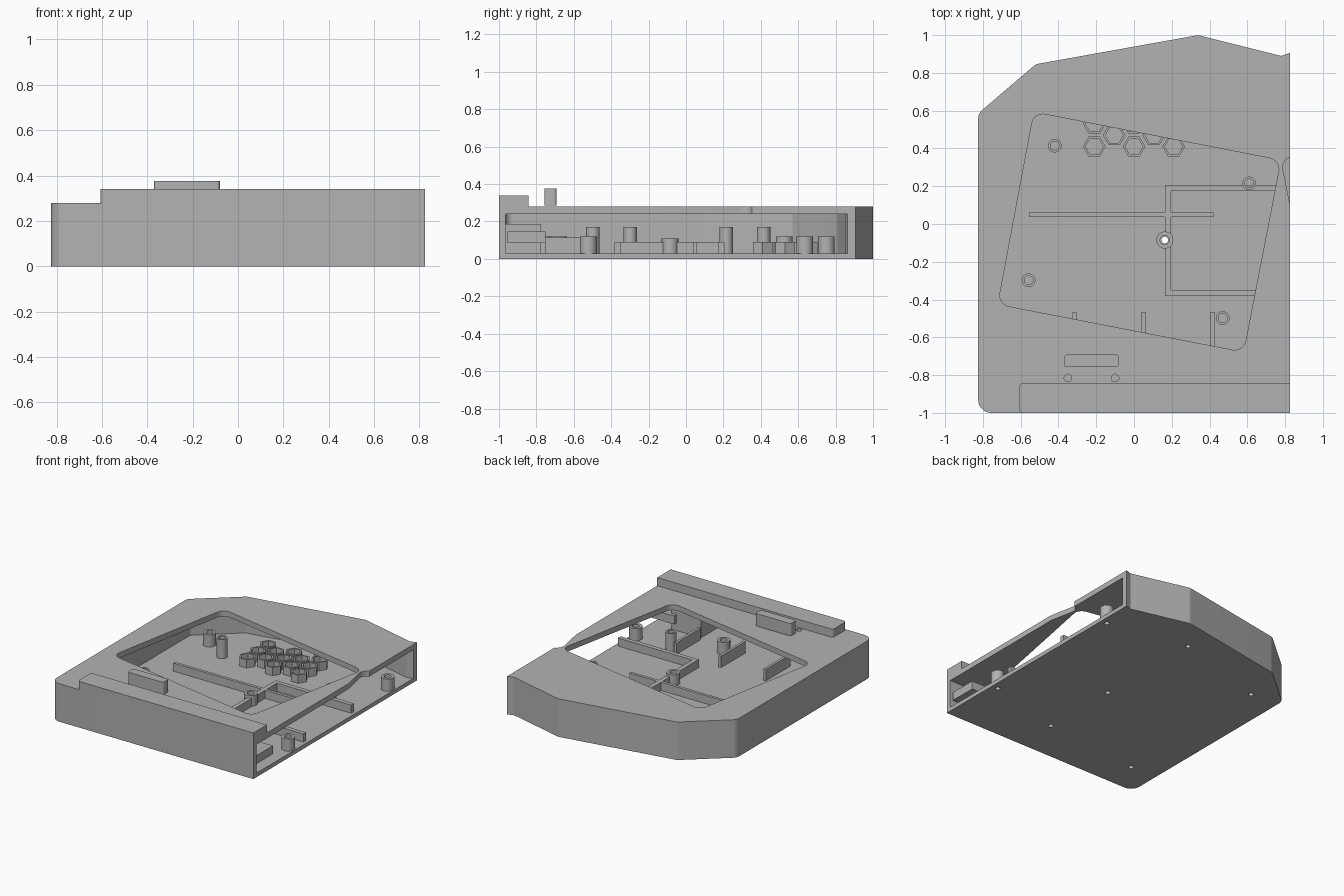
import bpy
import bmesh
from math import cos, sin, pi
from mathutils import Vector

cube = bpy.data.objects.get("Cube")
if cube:
    bpy.data.objects.remove(cube, do_unlink=True)

grey = bpy.data.materials.new("plain grey")
grey.use_nodes = True
GREY = (0.45, 0.45, 0.45, 1)
grey.diffuse_color = GREY
grey.node_tree.nodes["Principled BSDF"].inputs["Base Color"].default_value = GREY

FLOOR, CEILING, TOP, EDGE = 0.03, 0.24, 0.28, 0.825


def rounded(points, steps=8):
    """Polygon outline; a third value on a corner is its fillet radius."""
    out = []
    for i, p in enumerate(points):
        c = Vector(p[:2])
        if len(p) < 3:
            out.append(c)
            continue
        a = (Vector(points[i - 1][:2]) - c).normalized()
        b = (Vector(points[(i + 1) % len(points)][:2]) - c).normalized()
        half = a.angle(b) / 2
        dist = p[2] / (sin(half) / cos(half))
        mid = c + (a + b).normalized() * (p[2] / sin(half))
        u, v = c + a * dist - mid, c + b * dist - mid
        sweep = u.angle(v)
        for k in range(steps + 1):
            t = k / steps
            out.append(mid + (u * sin((1 - t) * sweep) + v * sin(t * sweep)) / sin(sweep))
    return out


def circle(x, y, r, sides=28):
    return [Vector((x + r * cos(2 * pi * i / sides), y + r * sin(2 * pi * i / sides)))
            for i in range(sides)]


def finish(name, bm):
    bmesh.ops.recalc_face_normals(bm, faces=bm.faces)
    mesh = bpy.data.meshes.new(name)
    bm.to_mesh(mesh)
    bm.free()
    mesh.materials.append(grey)
    obj = bpy.data.objects.new(name, mesh)
    bpy.context.collection.objects.link(obj)
    return obj


def prism(name, outline, z0, z1):
    bm = bmesh.new()
    base = bm.faces.new([bm.verts.new((p.x, p.y, z0)) for p in outline])
    up = bmesh.ops.extrude_face_region(bm, geom=[base], use_keep_orig=True)
    moved = [g for g in up["geom"] if isinstance(g, bmesh.types.BMVert)]
    bmesh.ops.translate(bm, verts=moved, vec=(0, 0, z1 - z0))
    return finish(name, bm)


def tube(name, x, y, r_out, r_in, z1, sides=28, z0=FLOOR):
    bm = bmesh.new()
    loops = [[bm.verts.new((p.x, p.y, z)) for p in circle(x, y, r, sides)]
             for r, z in ((r_out, z0), (r_out, z1), (r_in, z1), (r_in, z0))]
    for k in range(4):
        a, b = loops[k], loops[(k + 1) % 4]
        for i in range(sides):
            j = (i + 1) % sides
            bm.faces.new((a[i], a[j], b[j], b[i]))
    obj = finish(name, bm)
    if sides > 6:
        smooth(obj)
    return obj


def box(name, x0, x1, y0, y1, z0, z1):
    return prism(name, rounded([(x0, y0), (x1, y0), (x1, y1), (x0, y1)]), z0, z1)


def activate(obj):
    bpy.ops.object.select_all(action="DESELECT")
    obj.select_set(True)
    bpy.context.view_layer.objects.active = obj


def smooth(obj):
    activate(obj)
    bpy.ops.object.shade_smooth_by_angle(angle=0.5)


def cut(target, cutter):
    mod = target.modifiers.new("cut", "BOOLEAN")
    mod.operation = "DIFFERENCE"
    mod.solver = "EXACT"
    mod.object = cutter
    activate(target)
    bpy.ops.object.modifier_apply(modifier=mod.name)
    bpy.data.objects.remove(cutter, do_unlink=True)


# Hollow case, open along its +x edge
case = prism("case_shell", rounded([
    (-EDGE, -1, 0.07), (EDGE, -1), (EDGE, 0.905), (0.778, 0.89), (0.34, 1.0, 0.06),
    (-0.52, 0.846, 0.06), (-EDGE, 0.585, 0.06)]), 0, TOP)
cut(case, prism("cavity", rounded([
    (-0.787, -0.965, 0.04), (0.9, -0.965), (0.9, 0.885), (0.778, 0.85), (0.34, 0.96, 0.03),
    (-0.505, 0.81, 0.03), (-0.787, 0.567, 0.03)]), FLOOR, CEILING))

# Tilted screen window, and the sliver of the neighbouring window
cut(case, prism("window", rounded([
    (-0.53, 0.592, 0.06), (0.777, 0.337, 0.06), (0.58, -0.677, 0.06),
    (-0.72, -0.425, 0.06)]), 0.2, 0.4))
cut(case, prism("side_window", rounded([
    (0.9, 0.37), (0.777, 0.345, 0.06), (0.84, 0.03), (0.9, 0.03)]), 0.2, 0.4))

# Small holes beside the button
for x in (-0.35, -0.1):
    cut(case, prism("pin_hole", circle(x, -0.815, 0.02), 0.2, 0.4))

# Screw bosses, each with a hole through the floor
bosses = [(0.775, 0.635), (0.15, 0.75), (0.163, -0.085), (0.775, -0.522),
          (0.17, -0.68), (-0.61, -0.76), (-0.6, 0.525)]
for x, y in bosses:
    cut(case, prism("screw_hole", circle(x, y, 0.018), -0.1, 0.1))
    tube("screw_boss", x, y, 0.045, 0.025, 0.11 if y == -0.085 else 0.12)
smooth(case)

# Tall board posts
for x, y in [(-0.42, 0.415), (-0.558, -0.298), (0.61, 0.215), (0.47, -0.498)]:
    tube("board_post", x, y, 0.036, 0.023, 0.17)

# Raised front rail and button bar
rail = prism("front_rail", rounded([
    (-0.607, -1, 0.02), (EDGE, -1), (EDGE, -0.843), (-0.607, -0.843, 0.02)]), TOP, 0.34)
smooth(rail)
button = prism("button_bar", rounded([
    (-0.37, -0.757, 0.015), (-0.08, -0.757, 0.015),
    (-0.08, -0.692, 0.015), (-0.37, -0.692, 0.015)]), 0.285, 0.377)
smooth(button)

# Honeycomb of hexagon rings, staggered rows
for row in range(5):
    xs = (-0.105, 0.105) if row % 2 else (-0.21, 0, 0.21)
    for x in xs:
        tube("hexagon_ring", x, 0.41 + 0.06 * row, 0.06, 0.047, 0.09, sides=6)

# Floor ribs
RIB = 0.09
box("long_rib", -0.555, 0.42, 0.038, 0.06, FLOOR, RIB)
box("bay_rib_back", 0.163, 0.8, 0.175, 0.207, FLOOR, RIB)
box("bay_rib_front", 0.163, 0.8, -0.382, -0.35, FLOOR, RIB)
box("bay_rib_side_front", 0.163, 0.195, -0.35, -0.122, FLOOR, RIB)
box("bay_rib_side_back", 0.163, 0.195, -0.048, 0.175, FLOOR, RIB)
for x, end in ((-0.315, -0.465), (0.05, -0.465), (0.415, -0.465)):
    box("front_rib", x - 0.01, x + 0.01, -0.75, end, FLOOR, 0.115)

# Blocks behind the front wall
box("port_block", 0.42, 0.66, -0.97, -0.775, FLOOR, 0.187)
box("end_block", 0.62, 0.81, -0.955, -0.75, 0.085, 0.147)
